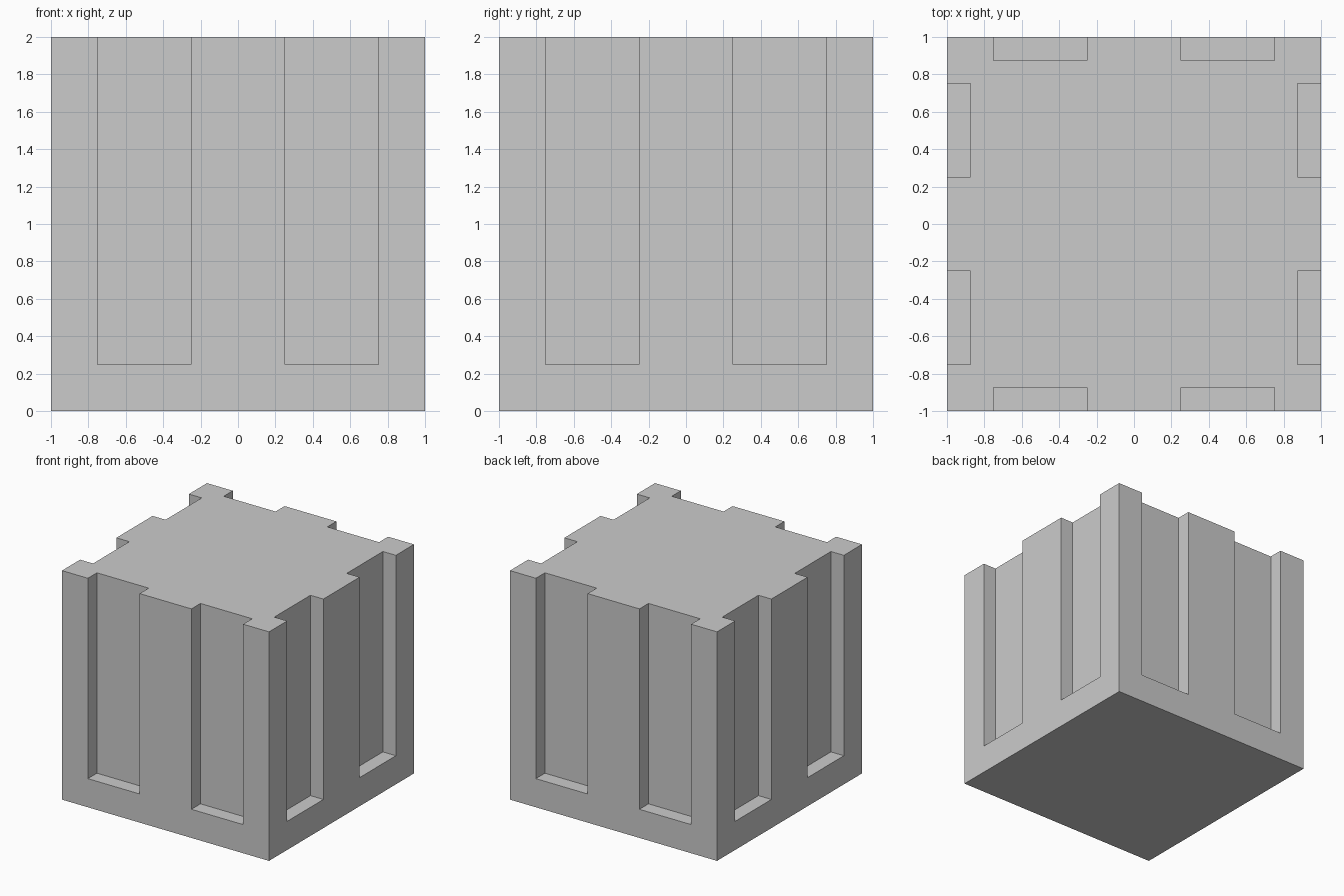
import bpy, bmesh
from mathutils import Matrix, Vector
from math import pi

if "Cube" in bpy.data.objects:
    bpy.data.objects.remove(bpy.data.objects["Cube"])


def add_box(bm, lo, hi, rot=0.0):
    lo, hi = Vector(lo), Vector(hi)
    mat = (Matrix.Rotation(rot, 4, 'Z') @ Matrix.Translation((lo + hi) / 2)
           @ Matrix.Diagonal((*(hi - lo), 1)))
    bmesh.ops.create_cube(bm, size=1, matrix=mat)


def make_object(name, bm):
    mesh = bpy.data.meshes.new(name)
    bm.to_mesh(mesh)
    bm.free()
    obj = bpy.data.objects.new(name, mesh)
    bpy.context.collection.objects.link(obj)
    return obj


# Solid block
bm = bmesh.new()
add_box(bm, (-1, -1, 0), (1, 1, 2))
block = make_object("grooved_block", bm)

# Groove cutters: two per side, open at the top
bm = bmesh.new()
for side in range(4):
    for x in (-0.75, 0.25):
        add_box(bm, (x, -1.2, 0.25), (x + 0.5, -0.875, 2.2), side * pi / 2)
cutter = make_object("groove_cutter", bm)
cutter.hide_render = True

# Cut the grooves, then discard the cutter
mod = block.modifiers.new("grooves", 'BOOLEAN')
mod.operation = 'DIFFERENCE'
mod.solver = 'EXACT'
mod.object = cutter
bpy.context.view_layer.objects.active = block
bpy.ops.object.modifier_apply(modifier=mod.name)
bpy.data.objects.remove(cutter)
